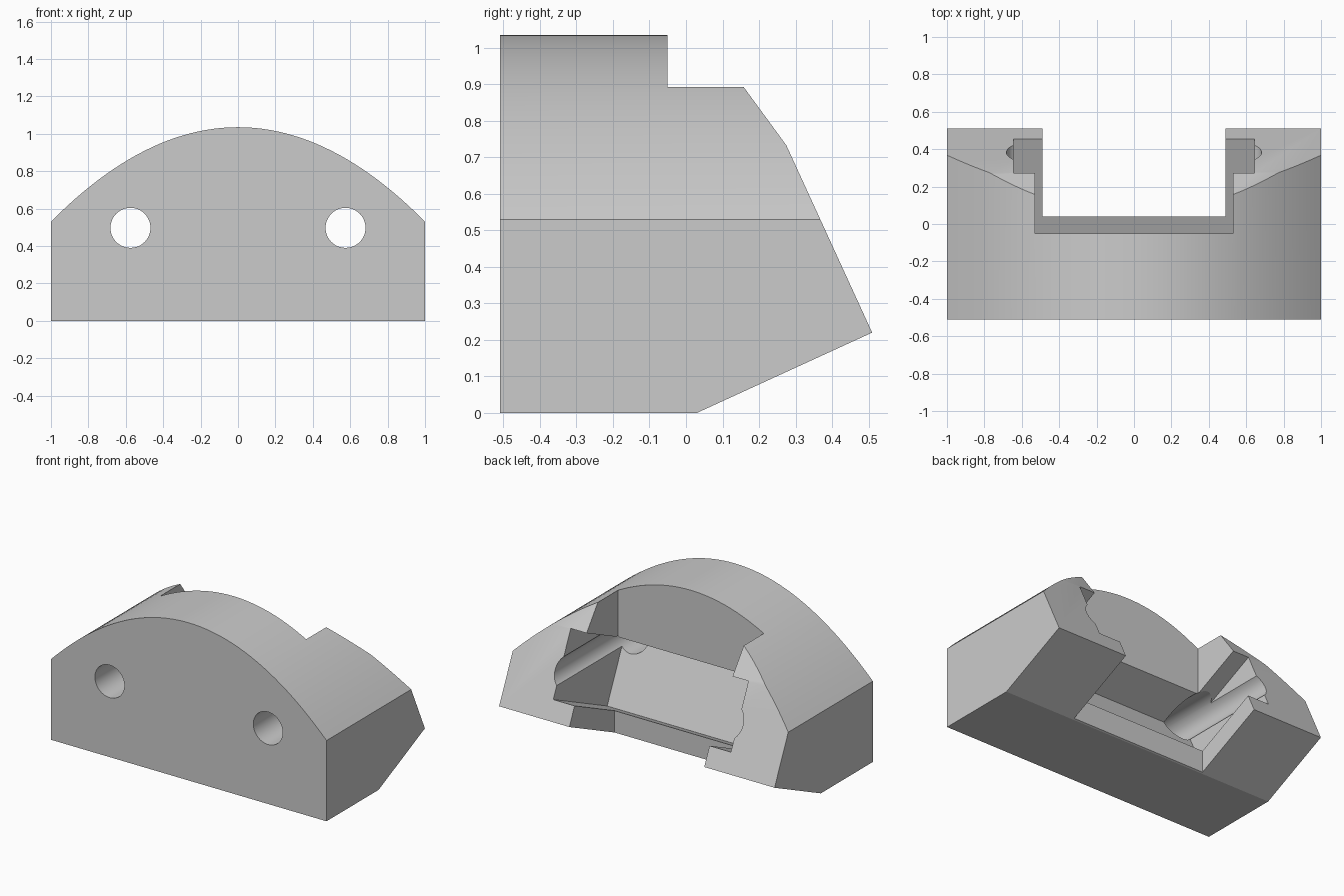
import bpy
import bmesh
import math

cube = bpy.data.objects.get("Cube")
if cube:
    bpy.data.objects.remove(cube, do_unlink=True)

grey = bpy.data.materials.new("plain grey")
grey.use_nodes = True
colour = (0.6, 0.6, 0.6, 1)
grey.diffuse_color = colour
grey.node_tree.nodes["Principled BSDF"].inputs["Base Color"].default_value = colour


def prism(name, profile, axis, lo, hi):
    """Extrude a profile along x (points are y, z) or along y (points are x, z)."""
    def place(p, t):
        return (t, p[0], p[1]) if axis == "x" else (p[0], t, p[1])
    bm = bmesh.new()
    near = [bm.verts.new(place(p, lo)) for p in profile]
    far = [bm.verts.new(place(p, hi)) for p in profile]
    bm.faces.new(near)
    bm.faces.new(far[::-1])
    n = len(profile)
    for i in range(n):
        j = (i + 1) % n
        bm.faces.new((near[i], far[i], far[j], near[j]))
    bmesh.ops.recalc_face_normals(bm, faces=bm.faces)
    mesh = bpy.data.meshes.new(name)
    bm.to_mesh(mesh)
    bm.free()
    mesh.materials.append(grey)
    obj = bpy.data.objects.new(name, mesh)
    bpy.context.collection.objects.link(obj)
    return obj


def combine(body, cutter, operation="DIFFERENCE"):
    """Apply a boolean to the body and discard the cutter."""
    cutter.hide_render = True
    mod = body.modifiers.new(cutter.name, "BOOLEAN")
    mod.operation = operation
    mod.solver = "EXACT"
    mod.object = cutter
    bpy.context.view_layer.objects.active = body
    bpy.ops.object.modifier_apply(modifier=mod.name)
    bpy.data.objects.remove(cutter, do_unlink=True)


def box_profile(y0, y1, z0, z1):
    return [(y0, z0), (y1, z0), (y1, z1), (y0, z1)]


# Block with a parabolic top
STEPS = 48
arch = []
for i in range(STEPS + 1):
    x = 1 - 2 * i / STEPS
    arch.append((x, 1.035 - 0.505 * x * x))
body = prism("arched_block", [(-1, 0), (1, 0)] + arch, "y", -0.51, 0.8)

# Slanted back and underside
side = [(-0.8, 0), (0.03, 0), (0.51, 0.22), (0.275, 0.733),
        (0.16, 0.89), (0.01, 1.1), (-0.8, 1.1)]
side = [(max(y, -0.51), z) for y, z in side]
combine(body, prism("side_outline", side, "x", -1.2, 1.2), "INTERSECT")

# Tilted pocket open to the back
SLOPE = 0.458
low, high = (-0.104, 0.082), (-0.286, 0.479)
pocket = [low] + [(0.7, p[1] + SLOPE * (0.7 - p[0])) for p in (low, high)] + [high]
combine(body, prism("tilted_pocket", pocket, "x", -0.645, 0.645))

# Upper notch and the narrower opening through the underside
combine(body, prism("upper_notch", box_profile(-0.05, 0.9, 0.4, 1.5), "x", -0.53, 0.53))
combine(body, prism("lower_opening", box_profile(0.04, 0.9, -0.5, 1.5), "x", -0.49, 0.49))

# Pair of round holes running front to back
for s in (-1, 1):
    ring = [(s * 0.575 + 0.107 * math.cos(a), 0.497 + 0.107 * math.sin(a))
            for a in (2 * math.pi * k / 48 for k in range(48))]
    combine(body, prism("bolt_hole", ring, "y", -1, 1))

# Smooth the curves, keep the edges sharp
bpy.ops.object.select_all(action="DESELECT")
body.select_set(True)
bpy.context.view_layer.objects.active = body
bpy.ops.object.shade_smooth_by_angle(angle=math.radians(20))
